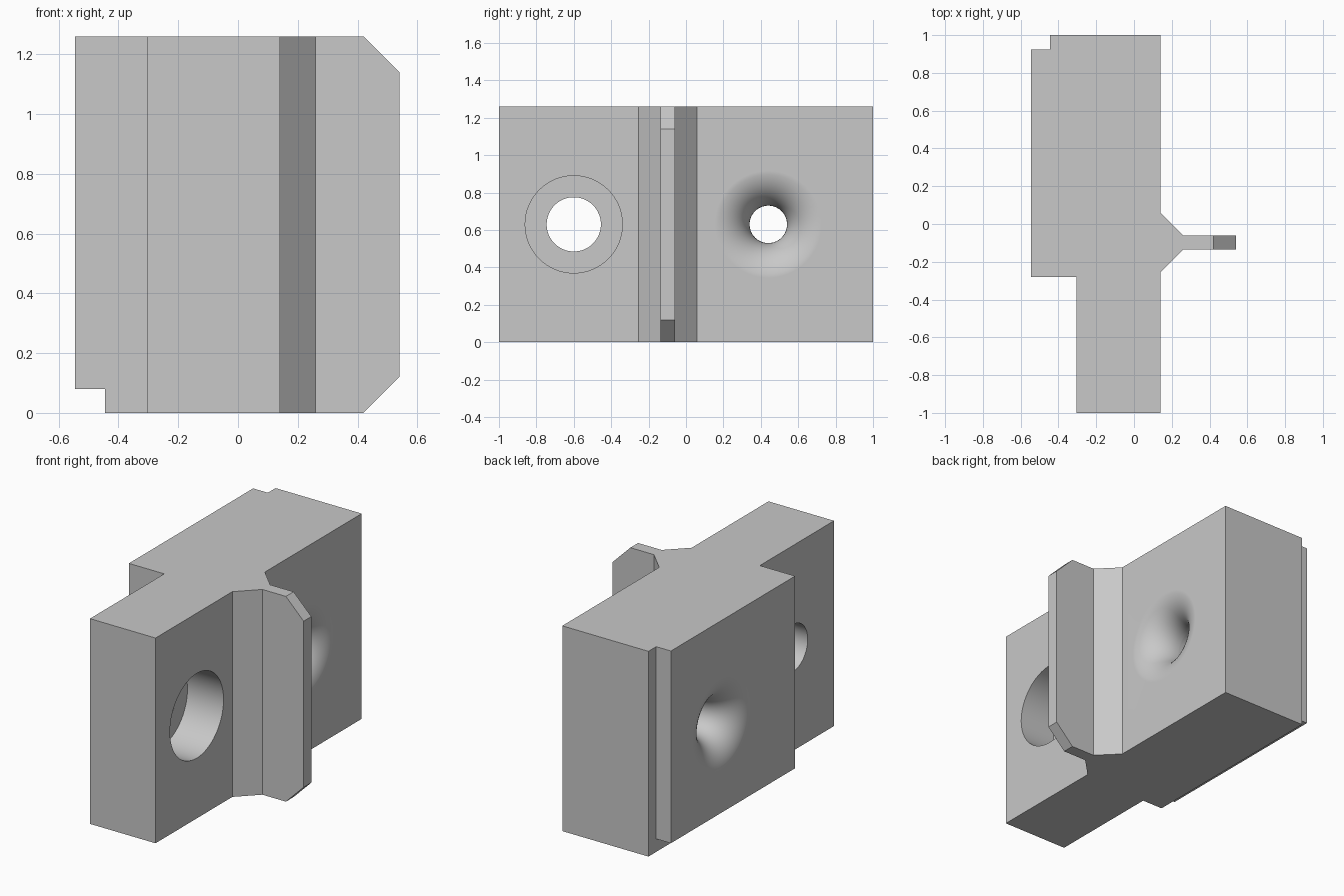
import bpy, bmesh, math
from mathutils import Matrix, Vector

cube = bpy.data.objects.get("Cube")
if cube:
    bpy.data.objects.remove(cube, do_unlink=True)

HEIGHT = 1.26
MID = HEIGHT / 2
LEFT, STEP, RIGHT, FIN = -0.545, -0.305, 0.14, 0.54   # main x planes

grey = bpy.data.materials.new("plain_grey")
grey.use_nodes = True
colour = (0.58, 0.58, 0.58, 1)
grey.diffuse_color = colour
grey.node_tree.nodes["Principled BSDF"].inputs["Base Color"].default_value = colour


def make_object(name, bm):
    bmesh.ops.recalc_face_normals(bm, faces=bm.faces)
    mesh = bpy.data.meshes.new(name)
    bm.to_mesh(mesh)
    bm.free()
    mesh.materials.append(grey)
    obj = bpy.data.objects.new(name, mesh)
    bpy.context.collection.objects.link(obj)
    return obj


def prism(name, points, direction):
    """Extrude a closed outline of 3D points along a direction."""
    bm = bmesh.new()
    face = bm.faces.new([bm.verts.new(p) for p in points])
    new = bmesh.ops.extrude_face_region(bm, geom=[face])["geom"]
    verts = [v for v in new if isinstance(v, bmesh.types.BMVert)]
    bmesh.ops.translate(bm, verts=verts, vec=direction)
    return make_object(name, bm)


def lathe_x(name, profile, y, steps=64):
    """Solid of revolution about a line along x; profile is (x, radius)."""
    bm = bmesh.new()
    rings = [[bm.verts.new((x, y + r * math.cos(2 * math.pi * i / steps),
                            MID + r * math.sin(2 * math.pi * i / steps)))
              for i in range(steps)] for x, r in profile]
    for a, b in zip(rings, rings[1:]):
        for i in range(steps):
            j = (i + 1) % steps
            bm.faces.new((a[i], a[j], b[j], b[i]))
    bm.faces.new(rings[0])
    bm.faces.new(rings[-1])
    return make_object(name, bm)


# Body with stepped side, flared neck and thin fin
outline = [(STEP, -1), (RIGHT, -1), (RIGHT, -0.255), (0.26, -0.135),
           (FIN, -0.135), (FIN, -0.06), (0.26, -0.06), (RIGHT, 0.06),
           (RIGHT, 1), (-0.445, 1), (-0.445, 0.925), (LEFT, 0.925),
           (LEFT, -0.28), (STEP, -0.28)]
block = prism("bracket_block", [(x, y, 0) for x, y in outline], (0, 0, HEIGHT))

cutters = []

# Chamfers on both ends of the fin
for side in (-1, 1):
    corner = [(0.37, 0.68), (0.59, 0.68), (0.59, 0.46)]
    cutters.append(prism("fin_chamfer_cutter",
                         [(x, -0.3, MID + side * z) for x, z in corner], (0, 0.4, 0)))

# Rebate along the lower edge of the thick side
rebate = [(-0.7, -0.1), (-0.445, -0.1), (-0.445, 0.08), (-0.7, 0.08)]
cutters.append(prism("rebate_cutter", [(x, -0.6, z) for x, z in rebate], (0, 1.8, 0)))

# Counterbored bolt hole
cutters.append(lathe_x("bolt_hole_cutter",
                       [(-0.5, 0.145), (-0.105, 0.145), (-0.105, 0.26), (0.3, 0.26)], -0.6))

# Round hole with a rounded flare at both mouths
HOLE, FLARE = 0.1, 0.2
arc = [math.radians(a) for a in range(4, 91, 6)] + [math.pi / 2]
flare = [(FLARE * (1 - math.cos(a)), HOLE + FLARE * (1 - math.sin(a))) for a in arc]
flare = [(-0.1, flare[0][1])] + [(d - flare[0][0], r) for d, r in flare]
profile = [(LEFT + d, r) for d, r in flare] + [(RIGHT - d, r) for d, r in reversed(flare)]
cutters.append(lathe_x("flared_hole_cutter", profile, 0.44))

# Cut the block and drop the cutters
bpy.ops.object.select_all(action='DESELECT')
bpy.context.view_layer.objects.active = block
block.select_set(True)
for cutter in cutters:
    cutter.hide_render = True
    mod = block.modifiers.new("cut", 'BOOLEAN')
    mod.operation = 'DIFFERENCE'
    mod.solver = 'EXACT'
    mod.object = cutter
    bpy.ops.object.modifier_apply(modifier=mod.name)
    bpy.data.objects.remove(cutter, do_unlink=True)

# Smooth hole walls, crisp edges, flat large faces
bpy.ops.object.shade_smooth_by_angle(angle=math.radians(30))
weighted = block.modifiers.new("flat_faces", 'WEIGHTED_NORMAL')
weighted.keep_sharp = True
